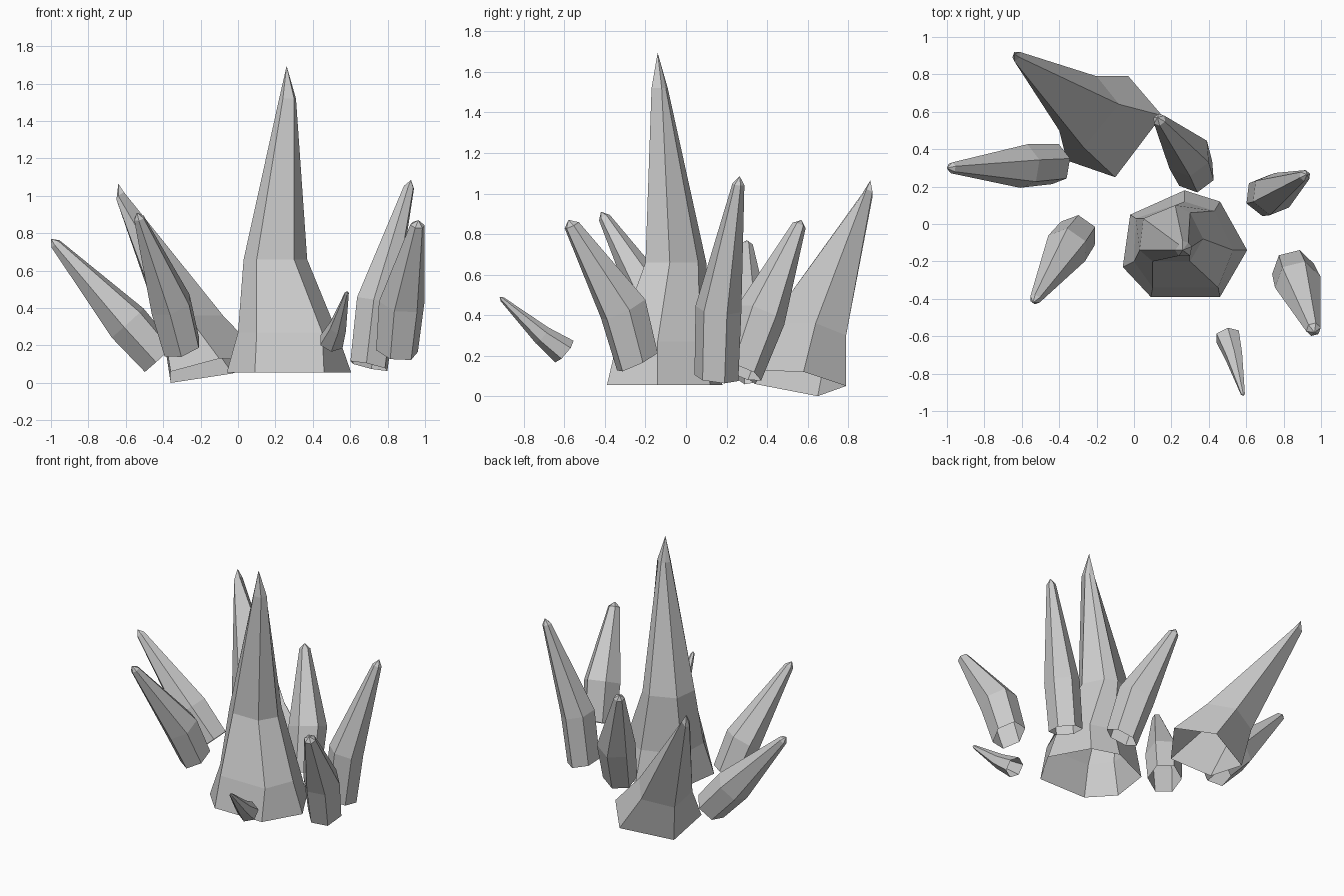
import bpy, bmesh, math
from mathutils import Vector

if "Cube" in bpy.data.objects:
    bpy.data.objects.remove(bpy.data.objects["Cube"])


def loft(name, rings, tip):
    """Skin a stack of equal-count rings, open at the foot, ending in a point."""
    bm = bmesh.new()
    rows = [[bm.verts.new(p) for p in ring] for ring in rings]
    n = len(rows[0])
    apex = bm.verts.new(tip)
    for a, b in zip(rows, rows[1:]):
        for i in range(n):
            j = (i + 1) % n
            bm.faces.new((a[i], a[j], b[j], b[i]))
    for i in range(n):
        bm.faces.new((rows[-1][i], rows[-1][(i + 1) % n], apex))
    mesh = bpy.data.meshes.new(name)
    bm.to_mesh(mesh)
    bm.free()
    obj = bpy.data.objects.new(name, mesh)
    bpy.context.collection.objects.link(obj)
    return obj


def ring(center, axis, radius, sides, turn):
    """Regular polygon around a center, square to the axis."""
    u = Vector((1, 0, 0))
    u = (u - axis * u.dot(axis)).normalized()
    v = axis.cross(u)
    angles = [turn + math.tau * i / sides for i in range(sides)]
    return [center + radius * (math.cos(a) * u + math.sin(a) * v) for a in angles]


def shard(name, base, mid, tip, r_base, r_mid, r_end, turn=0.0, sides=6):
    """Leaning crystal: prism foot, long taper, blunt little point."""
    base, mid, tip = Vector(base), Vector(mid), Vector(tip)
    axis = (tip - base).normalized()
    end = mid.lerp(tip, 0.94)
    loft(name, [ring(base, axis, r_base, sides, turn),
                ring(mid, axis, r_mid, sides, turn),
                ring(end, axis, r_end, sides, turn)], tip)


def at(z, pts):
    return [(x, y, z) for x, y in pts]


# Tall central crystal
loft("central_crystal", [
    at(0.055, [(.09, -.39), (.46, -.39), (.605, -.14), (.46, .12), (.27, .18), (-.02, .05), (-.06, -.23)]),
    at(0.27, [(.10, -.34), (.45, -.34), (.53, -.14), (.43, .07), (.27, .12), (.01, .03), (.00, -.20)]),
    at(0.66, [(.10, -.20), (.30, -.20), (.37, -.08), (.30, .06), (.22, .10), (.05, .03), (.03, -.14)]),
    at(1.52, [(.24, -.17), (.30, -.17), (.31, -.12), (.29, -.10), (.26, -.09), (.24, -.11), (.22, -.14)]),
], (.26, -.14, 1.695))

# Broad leaning crystal at the back left
loft("broad_back_crystal", [
    [(-.03, .79, .05), (-.36, .65, .00), (-.36, .34, .06), (-.10, .25, .13), (.15, .58, .12)],
    [(-.20, .79, .30), (-.40, .70, .26), (-.40, .50, .30), (-.27, .41, .36), (-.08, .64, .36)],
    [(-.61, .92, 1.01), (-.64, .92, .98), (-.65, .89, .98), (-.64, .87, 1.00), (-.61, .89, 1.02)],
], (-.64, .91, 1.065))

# Ring of small leaning crystals
shard("left_crystal", (-.42, .32, .13), (-.59, .31, .32), (-1.0, .30, .77), .11, .12, .03, .3)
shard("front_left_crystal", (-.30, -.05, .19), (-.36, -.13, .42), (-.54, -.42, .91), .11, .12, .03, .5)
shard("front_right_crystal", (.85, -.24, .17), (.875, -.31, .43), (.965, -.58, .87), .115, .125, .04, .2)
shard("right_crystal", (.70, .15, .09), (.74, .16, .43), (.925, .265, 1.085), .11, .115, .03, .4)
shard("back_crystal", (.33, .27, .12), (.29, .37, .40), (.125, .57, .87), .11, .125, .035, .6)
shard("small_front_crystal", (.50, -.60, .22), (.535, -.71, .30), (.585, -.92, .49), .07, .05, .012, .5)
